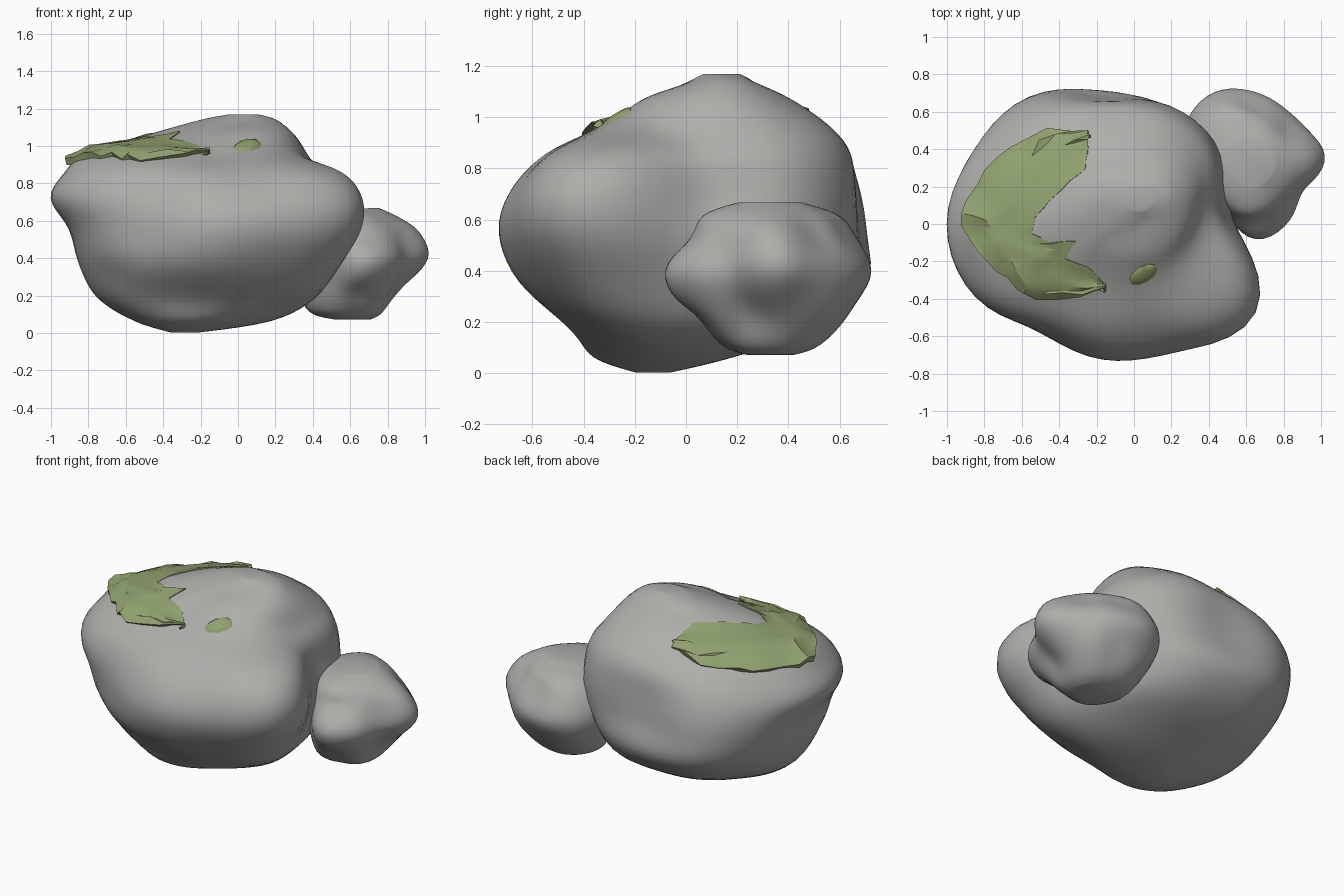
import bpy, bmesh, math, random
from mathutils import Vector
from mathutils.bvhtree import BVHTree

random.seed(4)
cube = bpy.data.objects.get("Cube")
if cube:
    bpy.data.objects.remove(cube, do_unlink=True)


def material(name, rgb):
    mat = bpy.data.materials.new(name)
    mat.use_nodes = True
    mat.diffuse_color = (*rgb, 1)
    mat.node_tree.nodes["Principled BSDF"].inputs["Base Color"].default_value = (*rgb, 1)
    return mat


stone = material("stone grey", (0.42, 0.42, 0.405))
moss = material("moss green", (0.28, 0.36, 0.16))


def make_object(name, bm, mat):
    mesh = bpy.data.meshes.new(name)
    bm.to_mesh(mesh)
    bm.free()
    mesh.materials.append(mat)
    obj = bpy.data.objects.new(name, mesh)
    bpy.context.collection.objects.link(obj)
    bpy.ops.object.select_all(action='DESELECT')
    obj.select_set(True)
    bpy.context.view_layer.objects.active = obj
    return obj


def spline(values, steps, closed):
    """Smooth curve through every value."""
    n = len(values)

    def at(i):
        return values[i % n] if closed else values[max(0, min(n - 1, i))]

    out = []
    for i in range(n if closed else n - 1):
        p0, p1, p2, p3 = (at(i + k) for k in (-1, 0, 1, 2))
        for s in range(steps):
            t = s / steps
            out.append(p1 + t * (p2 - p0) / 2 + t * t * (p0 - 2.5 * p1 + 2 * p2 - p3 / 2)
                       + t ** 3 * (p3 - p0 + 3 * (p1 - p2)) / 2)
    return out if closed else out + [values[-1]]


def loft_rock(name, centre, sections, lumps):
    """Skin smooth radial sections, then push lumps out and dents in."""
    columns = [spline(col, 5, False) for col in
               zip(*((z, dx, dy, *radii) for z, dx, dy, radii in sections))]
    bm = bmesh.new()
    rings = []
    for z, dx, dy, *radii in zip(*columns):
        outline = spline(radii, 5, True)
        ring = []
        for i, r in enumerate(outline):
            a = math.tau * i / len(outline)
            ring.append(bm.verts.new((centre[0] + dx + r / 100 * math.cos(a),
                                      centre[1] + dy + r / 100 * math.sin(a), z)))
        rings.append(ring)
    for a, b in zip(rings, rings[1:]):
        for i in range(len(a)):
            j = (i + 1) % len(a)
            bm.faces.new((a[i], a[j], b[j], b[i]))
    bm.faces.new(rings[0][::-1])
    bm.faces.new(rings[-1])
    for v in bm.verts:
        push = sum(amount * math.exp(-((v.co - Vector(spot)).length / size) ** 2)
                   for spot, amount, size in lumps)
        v.co += (v.co - Vector(centre)).normalized() * push
    for _ in range(3):
        bmesh.ops.smooth_vert(bm, verts=bm.verts, factor=0.4, use_axis_x=True,
                              use_axis_y=True, use_axis_z=True)
    obj = make_object(name, bm, stone)
    bpy.ops.object.shade_smooth()
    return obj


# Large boulder: height, centre shift, radii around the outline in hundredths
boulder = loft_rock("boulder", (-0.17, 0, 0.55), [
    (0.00, -0.12, -0.13, [6] * 12),
    (0.06, 0, 0, [34, 25, 20, 18, 20, 28, 37, 40, 39, 36, 34, 38]),
    (0.18, 0, 0, [57, 56, 55, 52, 55, 55, 58, 56, 48, 46, 52, 63]),
    (0.36, 0, 0, [67, 67, 70, 71, 76, 71, 68, 68, 64, 66, 69, 80]),
    (0.55, 0, 0, [73, 75, 73, 68, 79, 78, 73, 74, 67, 73, 79, 94]),
    (0.72, 0, 0, [72, 75, 73, 66, 76, 79, 84, 79, 65, 68, 76, 95]),
    (0.86, 0, 0, [66, 71, 70, 64, 68, 70, 76, 71, 57, 55, 63, 82]),
    (0.96, 0, 0, [54, 62, 63, 55, 55, 57, 65, 53, 39, 33, 40, 50]),
    (1.07, 0, 0, [45, 51, 47, 38, 32, 30, 27, 18, 14, 13, 18, 32]),
    (1.14, 0.17, 0.13, [21, 19, 15, 13, 15, 18, 20, 16, 13, 12, 13, 17]),
    (1.17, 0.20, 0.14, [7] * 12),
], [
    ((0.50, 0.15, 0.72), -0.08, 0.20),
    ((0.42, 0.00, 0.95), -0.02, 0.16),
    ((0.05, -0.55, 0.80), -0.02, 0.15),
    ((-0.70, -0.40, 0.30), -0.02, 0.12),
    ((0.25, -0.35, 0.10), -0.03, 0.20),
])

# Smaller lumpy stone leaning against the boulder
loft_rock("small_stone", (0.65, 0.33, 0.38), [
    (0.07, -0.03, 0, [9] * 12),
    (0.11, -0.03, 0, [17, 17, 18, 19, 22, 24, 24, 23, 22, 19, 18, 17]),
    (0.25, 0, 0, [25, 26, 29, 30, 38, 38, 33, 30, 31, 36, 29, 22]),
    (0.40, 0, 0, [36, 33, 33, 38, 44, 43, 36, 33, 32, 42, 37, 31]),
    (0.54, 0, 0, [32, 28, 28, 29, 38, 38, 33, 30, 30, 33, 28, 27]),
    (0.62, 0, 0, [21, 20, 21, 23, 30, 29, 27, 25, 25, 27, 21, 20]),
    (0.67, -0.02, 0, [12] * 12),
], [
    ((0.65, 0.02, 0.20), -0.04, 0.10),
    ((0.68, -0.02, 0.55), -0.03, 0.09),
    ((0.90, 0.12, 0.45), -0.02, 0.10),
    ((1.00, 0.40, 0.42), 0.02, 0.10),
    ((0.85, 0.30, 0.18), -0.03, 0.11),
    ((0.82, 0.52, 0.56), -0.03, 0.10),
    ((0.60, 0.32, 0.68), -0.02, 0.08),
    ((0.48, 0.70, 0.25), -0.02, 0.09),
])

# Height lookup over the boulder
surface = BVHTree.FromPolygons([v.co for v in boulder.data.vertices],
                               [p.vertices for p in boulder.data.polygons])


def height(x, y):
    hit = surface.ray_cast(Vector((x, y, 3)), Vector((0, 0, -1)))[0]
    return hit.z if hit else 0


# Moss crescent: outer and inner edge points, draped over the boulder
crescent = [
    (-.24, .51, -.25, .38), (-.45, .51, -.26, .30), (-.65, .42, -.34, .23),
    (-.80, .30, -.44, .13), (-.90, .12, -.53, .03), (-.92, -.01, -.55, -.05),
    (-.85, -.15, -.45, -.10), (-.72, -.25, -.31, -.09), (-.62, -.35, -.37, -.19),
    (-.54, -.40, -.25, -.23), (-.30, -.39, -.20, -.28), (-.15, -.34, -.16, -.32),
]
bm = bmesh.new()
rows = []
STEPS = 7
for a, b in zip(crescent, crescent[1:] + crescent[-1:]):
    for half in (0, 0.5):
        ox, oy, ix, iy = (p + (q - p) * half for p, q in zip(a, b))
        width = math.hypot(ix - ox, iy - oy)
        row = []
        for s in range(STEPS + 1):
            t = s / STEPS
            rough = (0.016 if s < 3 else 0.004) * min(1, width / 0.2)
            x = ox + (ix - ox) * t + random.uniform(-rough, rough)
            y = oy + (iy - oy) * t + random.uniform(-rough, rough)
            lift = 0.006 + 0.025 * math.sin(math.pi * min(1, t + 0.25))
            z = max(height(x, y) + lift, 0.935) + random.uniform(-rough, rough)
            row.append(bm.verts.new((x, y, z)))
        rows.append(row)
rows.pop()
for a, b in zip(rows, rows[1:]):
    for i in range(STEPS):
        bm.faces.new((a[i], b[i], b[i + 1], a[i + 1]))
bmesh.ops.triangulate(bm, faces=bm.faces)
make_object("moss_crescent", bm, moss)
mod = bpy.context.object.modifiers.new("Thickness", 'SOLIDIFY')
mod.thickness = 0.04
mod.offset = -1
bpy.ops.object.modifier_apply(modifier=mod.name)
bpy.ops.object.shade_smooth_by_angle(angle=math.radians(28))

# Small separate tuft
bm = bmesh.new()
bmesh.ops.create_icosphere(bm, subdivisions=2, radius=1)
for v in bm.verts:
    u, w = v.co.x * 0.085, v.co.y * 0.045
    x, y = 0.05 + u * 0.85 - w * 0.5, -0.27 + u * 0.5 + w * 0.85
    v.co = (x, y, height(x, y) + 0.018 * v.co.z)
make_object("moss_tuft", bm, moss)
bpy.ops.object.shade_smooth_by_angle(angle=math.radians(40))
